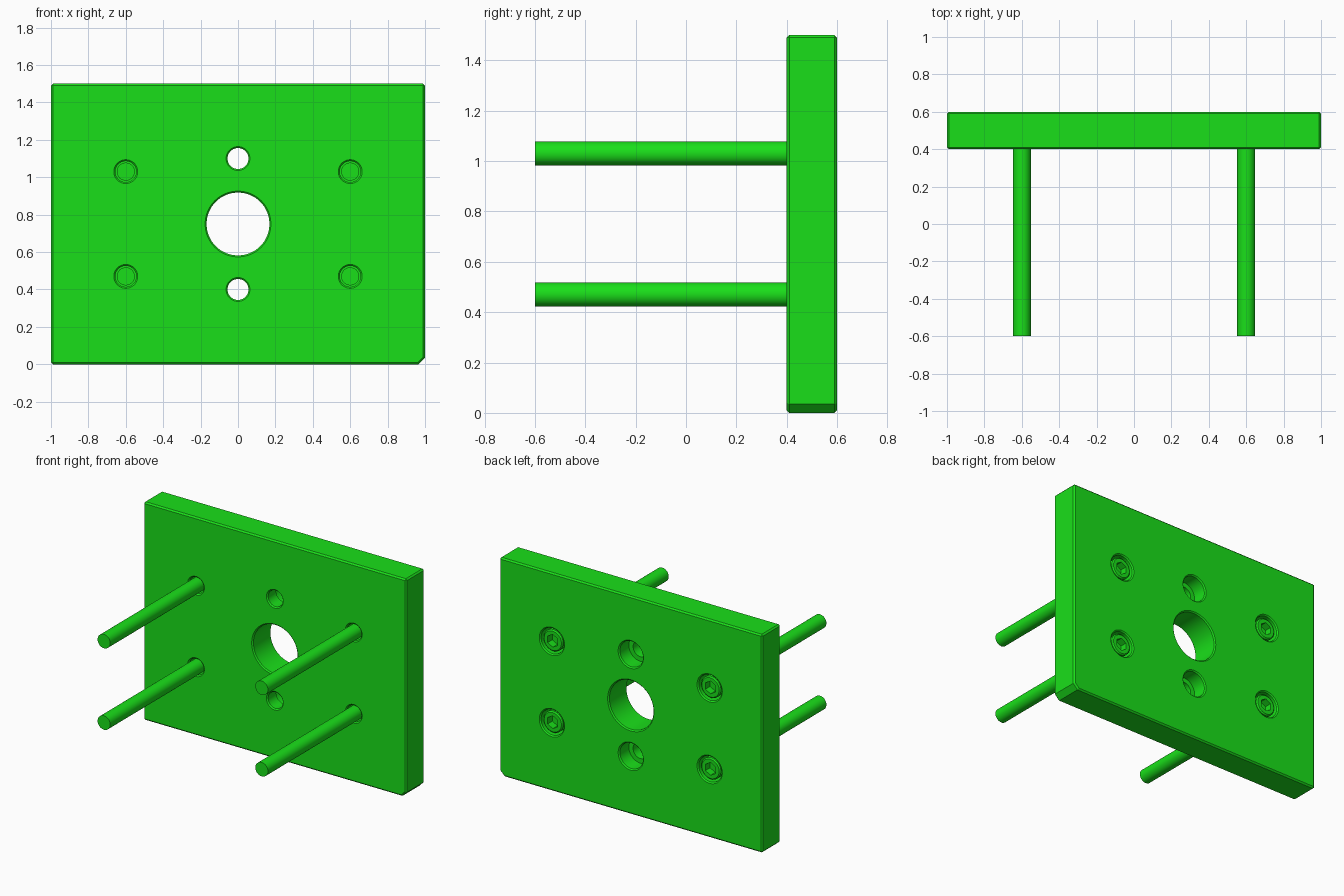
import bpy, bmesh, math

if "Cube" in bpy.data.objects:
    bpy.data.objects.remove(bpy.data.objects["Cube"])

GREEN = bpy.data.materials.new("green")
GREEN.diffuse_color = (0.01, 0.74, 0.01, 1)
GREEN.use_nodes = True
GREEN.node_tree.nodes["Principled BSDF"].inputs["Base Color"].default_value = GREEN.diffuse_color


def add_object(name, bm):
    bmesh.ops.recalc_face_normals(bm, faces=bm.faces)
    mesh = bpy.data.meshes.new(name)
    bm.to_mesh(mesh)
    bm.free()
    mesh.materials.append(GREEN)
    obj = bpy.data.objects.new(name, mesh)
    bpy.context.collection.objects.link(obj)
    return obj


def lathe(name, profile, x=0, z=0, sides=48):
    """Closed solid turned about the y axis from (y, radius) points."""
    bm = bmesh.new()
    rings = []
    for y, r in profile:
        angles = [2 * math.pi * i / sides for i in range(sides)]
        rings.append([bm.verts.new((x + r * math.sin(a), y, z + r * math.cos(a))) for a in angles])
    for a, b in zip(rings, rings[1:]):
        for i in range(sides):
            j = (i + 1) % sides
            bm.faces.new((a[i], a[j], b[j], b[i]))
    bm.faces.new(rings[0])
    bm.faces.new(rings[-1])
    return add_object(name, bm)


def activate(obj):
    bpy.ops.object.select_all(action='DESELECT')
    obj.select_set(True)
    bpy.context.view_layer.objects.active = obj


def cut(obj, cutter):
    activate(obj)
    mod = obj.modifiers.new("cut", 'BOOLEAN')
    mod.operation = 'DIFFERENCE'
    mod.solver = 'EXACT'
    mod.object = cutter
    bpy.ops.object.modifier_apply(modifier=mod.name)
    bpy.data.objects.remove(cutter)


def smooth(obj):
    activate(obj)
    bpy.ops.object.shade_smooth_by_angle(angle=math.radians(30))


FRONT, BACK = 0.4, 0.6

# Plate with one clipped lower corner and chamfered edges
outline = [(-1, 0), (0.965, 0), (1, 0.035), (1, 1.5), (-1, 1.5)]
bm = bmesh.new()
face = bm.faces.new([bm.verts.new((x, FRONT, z)) for x, z in outline])
ext = bmesh.ops.extrude_face_region(bm, geom=[face])
moved = [v for v in ext["geom"] if isinstance(v, bmesh.types.BMVert)]
bmesh.ops.translate(bm, verts=moved, vec=(0, BACK - FRONT, 0))
plate = add_object("plate", bm)
activate(plate)
bevel = plate.modifiers.new("chamfer", 'BEVEL')
bevel.width = 0.01
bevel.segments = 1
bevel.limit_method = 'ANGLE'
bevel.angle_limit = math.radians(60)
bpy.ops.object.modifier_apply(modifier=bevel.name)

# Large central through hole, chamfered on both sides
c = 0.008
cut(plate, lathe("hole_cutter", [(FRONT - 0.02, 0.176), (FRONT, 0.176), (FRONT + c, 0.168),
                                 (BACK - c, 0.168), (BACK, 0.176), (BACK + 0.02, 0.176)],
                 0, 0.75, 96))

# Counterbored holes: two open ones and four for the screws
screw_spots = [(x, z) for x in (-0.6, 0.6) for z in (0.47, 1.03)]
for x, z in [(0, 0.4), (0, 1.1)] + screw_spots:
    cut(plate, lathe("bore_cutter", [(FRONT - 0.02, 0.064), (FRONT, 0.064), (FRONT + c, 0.056),
                                     (0.495, 0.056), (0.495, 0.088), (BACK - c, 0.088),
                                     (BACK, 0.096), (BACK + 0.02, 0.096)], x, z))
smooth(plate)

# Socket head screws seated in the counterbores
for n, (x, z) in enumerate(screw_spots):
    screw = lathe(f"screw_{n + 1}", [(-0.6, 0.048), (0.495, 0.048), (0.495, 0.074),
                                     (0.583, 0.074), (0.591, 0.066)], x, z)
    cut(screw, lathe("hex_cutter", [(0.54, 0.044), (0.65, 0.044)], x, z, 6))
    smooth(screw)
